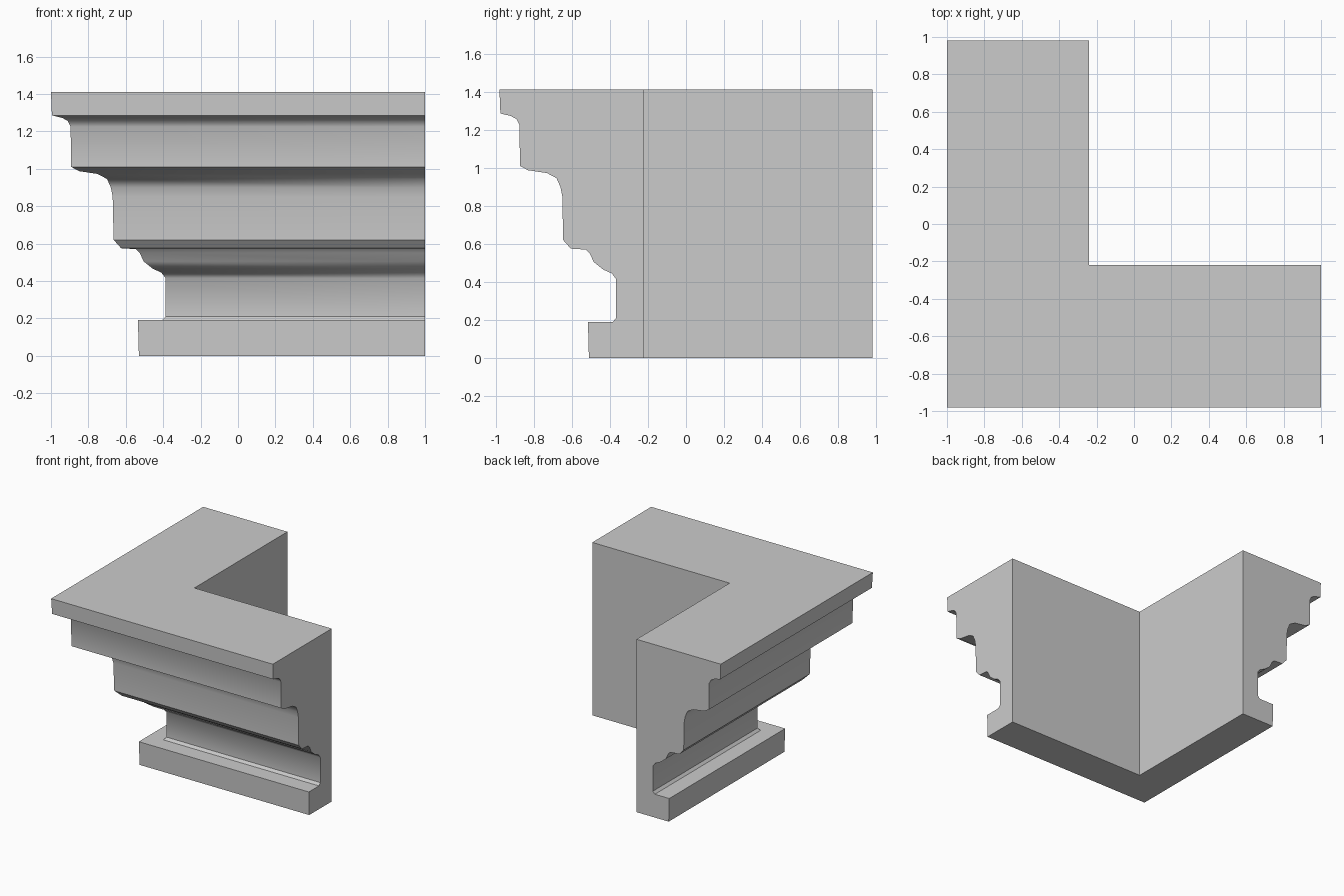
import bpy, bmesh, math

if "Cube" in bpy.data.objects:
    bpy.data.objects.remove(bpy.data.objects["Cube"], do_unlink=True)

# Plain grey stone
stone = bpy.data.materials.new("grey_stone")
stone.use_nodes = True
colour = (0.6, 0.6, 0.6, 1)
stone.diffuse_color = colour
stone.node_tree.nodes["Principled BSDF"].inputs["Base Color"].default_value = colour

WALL_X, WALL_Y = -0.24, -0.22   # inner wall planes
END_X, END_Y = 1.0, 0.98        # free ends of the two arms

# Moulding section: (projection from the inner wall, height)
profile = [
    (0, 0), (0.29, 0), (0.295, 0.19), (0.165, 0.19), (0.147, 0.21),
    (0.147, 0.415), (0.17, 0.445), (0.215, 0.465), (0.265, 0.505),
    (0.285, 0.55), (0.305, 0.57), (0.385, 0.575), (0.425, 0.62),
    (0.43, 0.85), (0.44, 0.9), (0.46, 0.945), (0.51, 0.972),
    (0.61, 0.987), (0.652, 1.01), (0.655, 1.225), (0.67, 1.255),
    (0.70, 1.272), (0.755, 1.285), (0.76, 1.41), (0, 1.41),
]

# Sweep the section along the arms with a mitred corner
bm = bmesh.new()
stations = [
    lambda d: (END_X, WALL_Y - d),
    lambda d: (WALL_X - d, WALL_Y - d),
    lambda d: (WALL_X - d, END_Y),
]
rings = [[bm.verts.new((*at(d), z)) for d, z in profile] for at in stations]
for a, b in zip(rings, rings[1:]):
    for i in range(len(profile)):
        j = (i + 1) % len(profile)
        bm.faces.new((a[i], a[j], b[j], b[i]))
bm.faces.new(rings[0])
bm.faces.new(rings[-1])
bmesh.ops.recalc_face_normals(bm, faces=bm.faces)

mesh = bpy.data.meshes.new("corner_cornice")
bm.to_mesh(mesh)
bm.free()
mesh.materials.append(stone)
cornice = bpy.data.objects.new("corner_cornice", mesh)
bpy.context.collection.objects.link(cornice)

# Soft shading across the curved mouldings, crisp steps
bpy.ops.object.select_all(action="DESELECT")
cornice.select_set(True)
bpy.context.view_layer.objects.active = cornice
bpy.ops.object.shade_smooth_by_angle(angle=math.radians(40))
